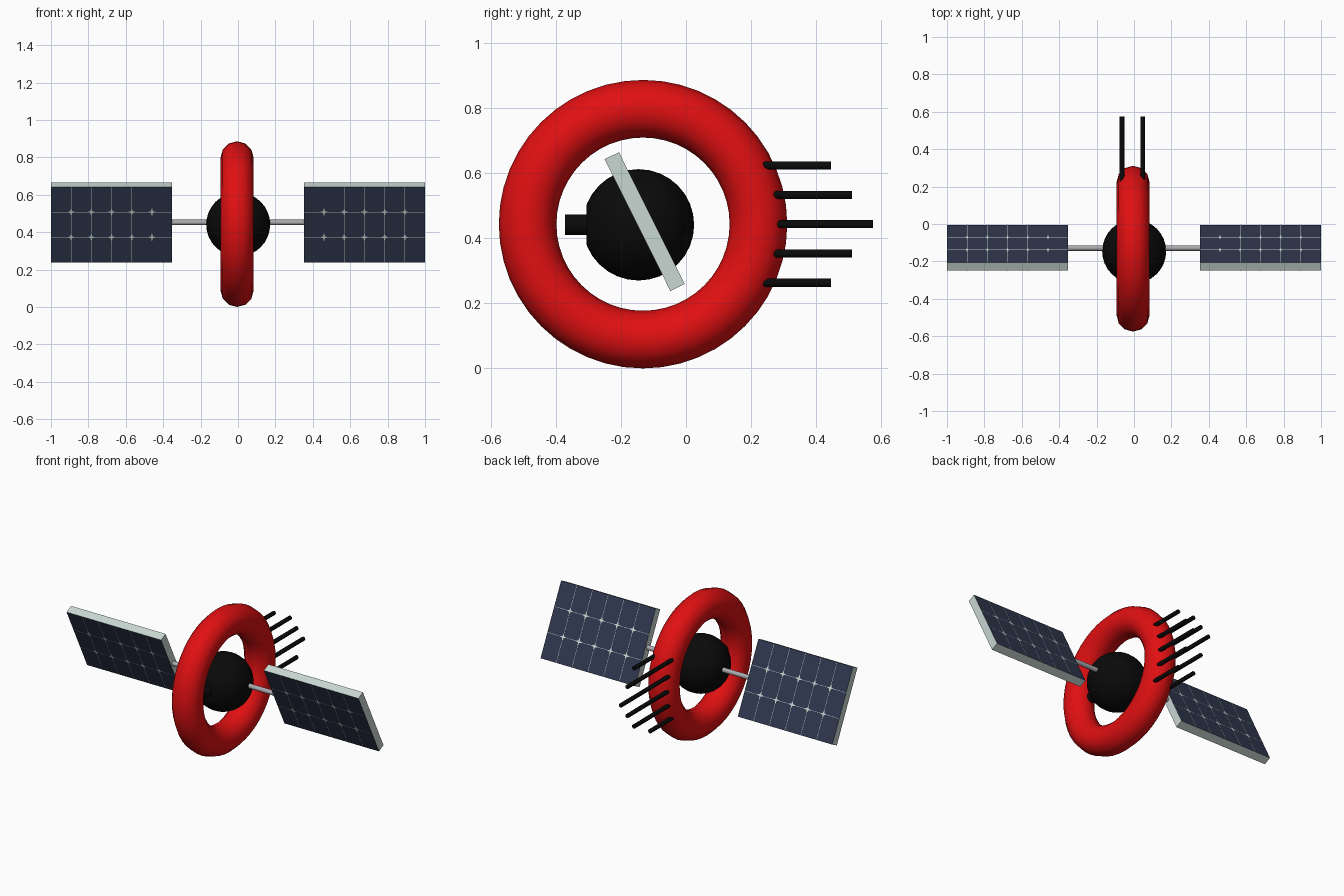
import bpy, bmesh
from math import radians, cos, sin, pi
from mathutils import Matrix, Vector

cube = bpy.data.objects.get("Cube")
if cube:
    bpy.data.objects.remove(cube, do_unlink=True)


def material(name, rgb):
    m = bpy.data.materials.new(name)
    m.use_nodes = True
    m.diffuse_color = (*rgb, 1)
    m.node_tree.nodes["Principled BSDF"].inputs["Base Color"].default_value = (*rgb, 1)
    return m


RED = material("red", (0.75, 0.005, 0.006))
BLACK = material("black", (0.003, 0.003, 0.003))
NAVY = material("navy cells", (0.03, 0.04, 0.08))
PALE = material("pale frame", (0.58, 0.68, 0.65))
GREY = material("grey metal", (0.42, 0.40, 0.43))


def finish(name, mat):
    ob = bpy.context.object
    ob.name = name
    ob.data.materials.append(mat)
    bpy.ops.object.shade_smooth_by_angle(angle=radians(40))
    return ob


def rod(name, start, end, radius, mat, sides=16):
    a, b = Vector(start), Vector(end)
    bpy.ops.mesh.primitive_cylinder_add(
        vertices=sides, radius=radius, depth=(b - a).length, location=(a + b) / 2,
        rotation=(b - a).to_track_quat('Z', 'Y').to_euler())
    return finish(name, mat)


# Ring standing upright
RING_X, RING_Y, RING_Z = -0.005, -0.132, 0.443
bpy.ops.mesh.primitive_torus_add(
    major_segments=48, minor_segments=12, major_radius=0.3545, minor_radius=0.0885,
    location=(RING_X, RING_Y, RING_Z), rotation=(0, pi / 2, 0))
finish("ring", RED)

# Round body with a flat cut on the front
bm = bmesh.new()
bmesh.ops.create_uvsphere(bm, u_segments=32, v_segments=16, radius=0.171)
geom = bm.verts[:] + bm.edges[:] + bm.faces[:]
cut = bmesh.ops.bisect_plane(bm, geom=geom, plane_co=(0, -0.159, 0),
                             plane_no=(0, -1, 0), clear_outer=True)
bmesh.ops.edgeloop_fill(bm, edges=[e for e in cut["geom_cut"]
                                   if isinstance(e, bmesh.types.BMEdge)])
bmesh.ops.recalc_face_normals(bm, faces=bm.faces[:])
mesh = bpy.data.meshes.new("body")
bm.to_mesh(mesh)
bm.free()
body = bpy.data.objects.new("body", mesh)
body.location = (0.001, -0.146, 0.441)
bpy.context.collection.objects.link(body)
bpy.context.view_layer.objects.active = body
body.select_set(True)
finish("body", BLACK)

# Front nozzle
rod("nozzle", (0, -0.28, 0.441), (0, -0.372, 0.441), 0.032, BLACK, 24)

# Antenna rods: two mirrored columns, the middle ones longest
for side, x in (("right", -0.064), ("left", 0.046)):
    for i in range(-2, 3):
        z = RING_Z + i * 0.09
        tip = 0.575 - 0.065 * abs(i)
        rod(f"{side}_antenna_{i + 3}", (x, 0.19, z), (x, tip, z), 0.0125, BLACK, 12)

# Solar panels
WIDTH, THICK, HEIGHT = 0.648, 0.049, 0.452
COLS, ROWS = 6, 3


def flat_shape(bm, points, side):
    y = side * (THICK / 2 + 0.0008)
    if side > 0:
        points = points[::-1]
    bm.faces.new([bm.verts.new((x, y, z)) for x, z in points]).material_index = 1


def strip(bm, cx, cz, hw, hh, side):
    flat_shape(bm, [(cx - hw, cz - hh), (cx + hw, cz - hh),
                    (cx + hw, cz + hh), (cx - hw, cz + hh)], side)


def star(bm, cx, cz, side):
    pts = []
    for k in range(8):
        r = 0.026 if k % 2 == 0 else 0.0075
        pts.append((cx + r * cos(k * pi / 4), cz + r * sin(k * pi / 4)))
    flat_shape(bm, pts, side)


def solar_panel(name, x):
    bm = bmesh.new()
    bmesh.ops.create_cube(bm, size=1, matrix=Matrix.Diagonal((WIDTH, THICK, HEIGHT, 1)))
    bm.normal_update()
    # Broad faces are cells, the rim is frame
    for f in bm.faces:
        f.material_index = 0 if abs(f.normal.y) > 0.5 else 1
    xs = [WIDTH * (i / COLS - 0.5) for i in range(1, COLS)]
    zs = [HEIGHT * (j / ROWS - 0.5) for j in range(1, ROWS)]
    # Hairline gaps and star-shaped gaps where cell corners meet
    for side in (-1, 1):
        for px in xs:
            strip(bm, px, 0, 0.001, HEIGHT / 2, side)
            for pz in zs:
                star(bm, px, pz, side)
        for pz in zs:
            strip(bm, 0, pz, WIDTH / 2, 0.001, side)
    me = bpy.data.meshes.new(name)
    bm.to_mesh(me)
    bm.free()
    me.materials.append(NAVY)
    me.materials.append(PALE)
    ob = bpy.data.objects.new(name, me)
    ob.location = (x, -0.127, 0.451)
    ob.rotation_euler = (radians(26.5), 0, 0)
    bpy.context.collection.objects.link(ob)


for side, s in (("right", -1), ("left", 1)):
    solar_panel(f"{side}_solar_panel", s * (1 - WIDTH / 2))
    rod(f"{side}_panel_arm", (s * 0.12, -0.129, 0.452), (s * 0.37, -0.129, 0.452), 0.0145, GREY)
